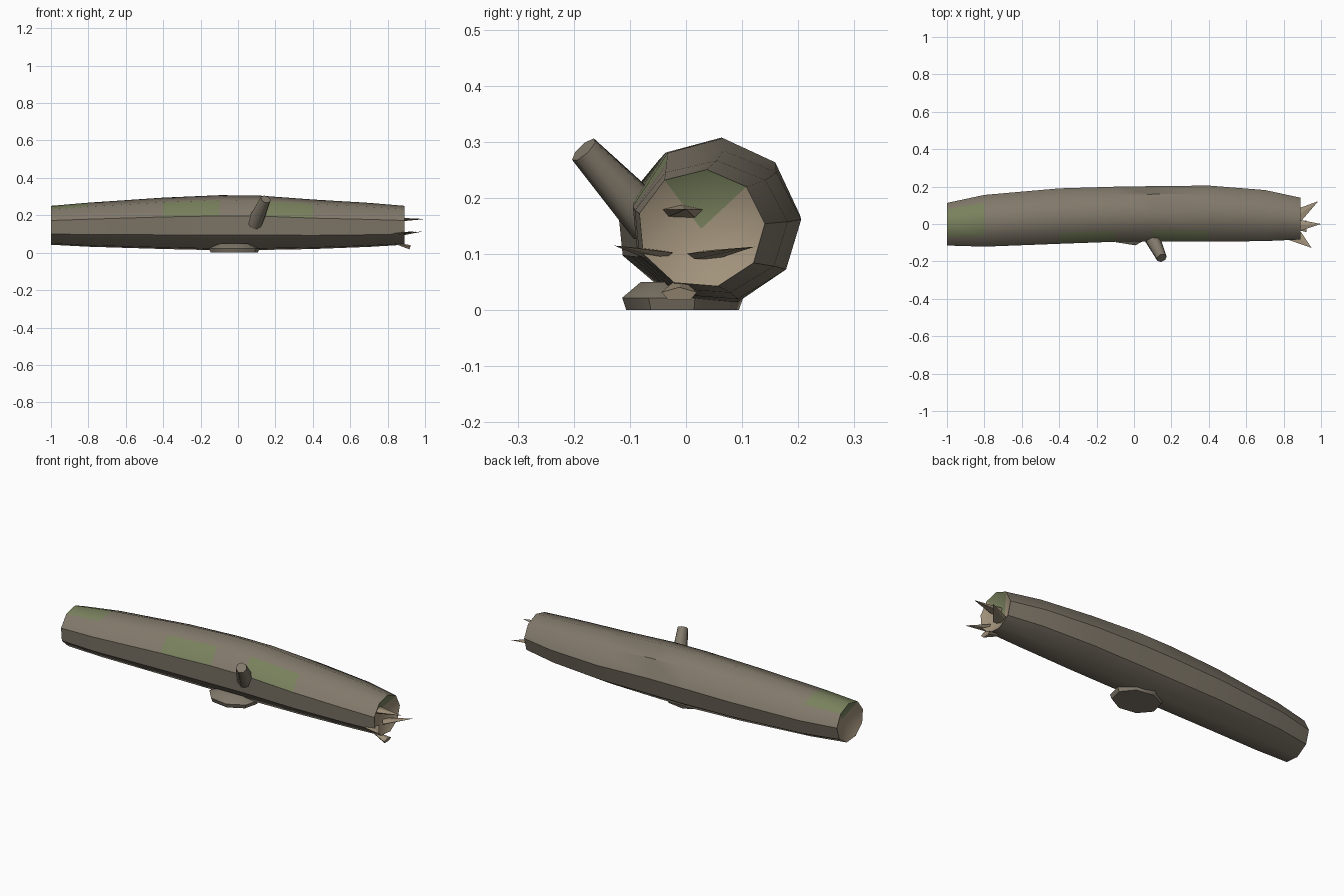
import bpy, bmesh
from math import sin, cos, radians, tau
from mathutils import Vector

if "Cube" in bpy.data.objects:
    bpy.data.objects.remove(bpy.data.objects["Cube"])


def material(name, rgb):
    m = bpy.data.materials.new(name)
    m.diffuse_color = (*rgb, 1)
    m.use_nodes = True
    m.node_tree.nodes["Principled BSDF"].inputs["Base Color"].default_value = m.diffuse_color
    return m


bark = material("bark", (0.22, 0.19, 0.145))
moss = material("moss", (0.19, 0.22, 0.11))
wood = material("wood", (0.36, 0.29, 0.20))


def finish(name, bm, mats, smooth=None):
    bmesh.ops.recalc_face_normals(bm, faces=bm.faces)
    me = bpy.data.meshes.new(name)
    bm.to_mesh(me)
    bm.free()
    ob = bpy.data.objects.new(name, me)
    bpy.context.collection.objects.link(ob)
    for m in mats:
        me.materials.append(m)
    if smooth:
        bpy.ops.object.select_all(action='DESELECT')
        bpy.context.view_layer.objects.active = ob
        ob.select_set(True)
        bpy.ops.object.shade_smooth_by_angle(angle=radians(smooth))
    return ob


def bridge(bm, a, b):
    n = len(a)
    return [bm.faces.new((a[i], a[(i + 1) % n], b[(i + 1) % n], b[i])) for i in range(n)]


# Log: nine-sided bowed trunk, x / centre y / centre z / radius y / radius z
sections = [(-1, -0.003, 0.145, 0.116, 0.106), (-0.8, 0.015, 0.148, 0.141, 0.12),
            (-0.4, 0.04, 0.155, 0.151, 0.14), (-0.1, 0.05, 0.158, 0.15, 0.15),
            (0.1, 0.053, 0.158, 0.15, 0.149), (0.4, 0.053, 0.15, 0.153, 0.135),
            (0.7, 0.043, 0.147, 0.139, 0.12), (0.89, 0.027, 0.145, 0.114, 0.106)]
SIDES = 9
bm = bmesh.new()
rings = []
for x, cy, cz, ry, rz in sections:
    angles = [radians(5) + tau * k / SIDES for k in range(SIDES)]
    rings.append([bm.verts.new((x, cy + ry * cos(a), cz + rz * sin(a))) for a in angles])
mossy = {(2, 3), (4, 3), (0, 2), (0, 1)}
for s in range(len(rings) - 1):
    for k, f in enumerate(bridge(bm, rings[s], rings[s + 1])):
        f.material_index = 1 if (s, k) in mossy else 0
# Dished broken ends
for ring, depth in ((rings[0], 0.05), (rings[-1], -0.06)):
    c = sum((v.co for v in ring), Vector()) / SIDES + Vector((depth, 0, 0))
    hub = bm.verts.new(c)
    for k in range(SIDES):
        f = bm.faces.new((ring[k], ring[(k + 1) % SIDES], hub))
        f.material_index = 1 if k in (1, 2) else 2
finish("log", bm, (bark, moss, wood), 40)


def taper(name, start, end, r1, r2, sides, mat, flat=1.0, smooth=None):
    """Tapered prism from start to end, optionally flattened vertically."""
    start, end = Vector(start), Vector(end)
    d = end - start
    bm = bmesh.new()
    bmesh.ops.create_cone(bm, cap_ends=True, segments=sides, radius1=r1, radius2=r2, depth=d.length)
    side = d.cross(Vector((0, 0, 1))).normalized()
    up = side.cross(d).normalized()
    mid = (start + end) / 2
    for v in bm.verts:
        v.co = mid + side * v.co.x + up * v.co.y * flat + d.normalized() * v.co.z
    return finish(name, bm, (mat,), smooth)


# Broken branch stub
taper("branch_stub", (0.09, -0.06, 0.155), (0.148, -0.182, 0.286), 0.044, 0.028, 7, bark, 1, 55)

# Splinters at the broken end
taper("splinter_back", (0.86, 0.035, 0.098), (0.985, 0.122, 0.113), 0.042, 0, 5, wood, 0.2)
taper("splinter_front", (0.855, -0.055, 0.1), (0.95, -0.128, 0.115), 0.042, 0, 5, wood, 0.2)
taper("splinter_middle", (0.835, -0.01, 0.175), (1.0, 0.0, 0.18), 0.045, 0, 5, wood, 0.3)
taper("splinter_low", (0.92, -0.012, 0.028), (0.84, -0.012, 0.05), 0.033, 0.01, 5, wood, 0.4)

# Flat stone under the log
bm = bmesh.new()
levels = [(0.0, 0.93, 0), (0.022, 1.0, 0), (0.05, 0.6, -0.01)]
stone = []
for z, s, tilt in levels:
    stone.append([bm.verts.new((-0.02 + 0.138 * s * cos(tau * k / 8 + 0.2),
                                -0.006 + tilt + 0.11 * s * sin(tau * k / 8 + 0.2), z)) for k in range(8)])
bridge(bm, stone[0], stone[1])
bridge(bm, stone[1], stone[2])
bm.faces.new(stone[0])
bm.faces.new(stone[2])
finish("support_stone", bm, (bark,), 40)
